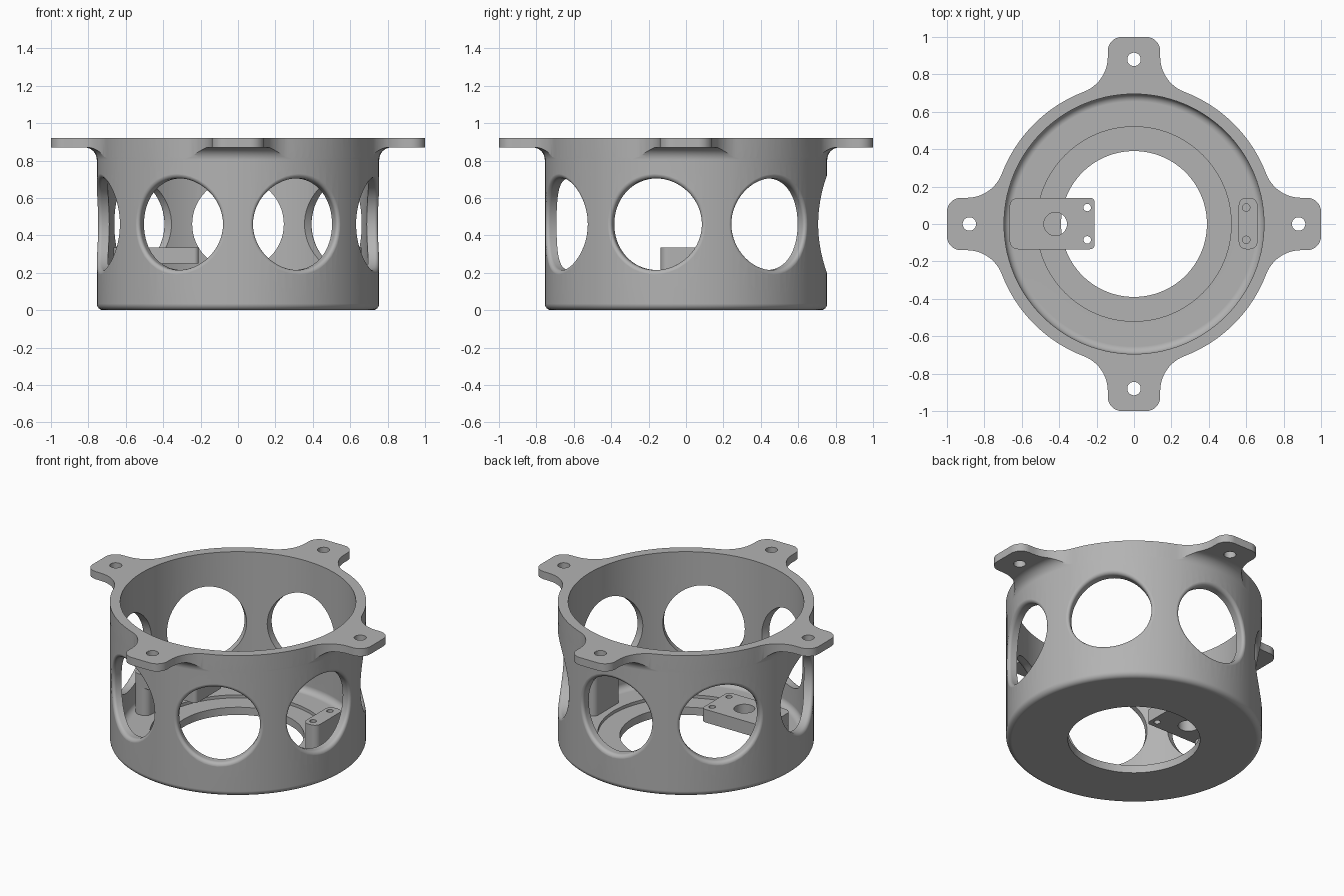
import bpy, bmesh, math
from math import sin, cos, pi, radians, sqrt, hypot, atan2

cube = bpy.data.objects.get("Cube")
if cube:
    bpy.data.objects.remove(cube, do_unlink=True)

GREY = 0.45
mat = bpy.data.materials.new("plain grey")
mat.use_nodes = True
mat.diffuse_color = (GREY, GREY, GREY, 1)
mat.node_tree.nodes["Principled BSDF"].inputs["Base Color"].default_value = (GREY, GREY, GREY, 1)

SEGS = 112
R_OUT, R_IN, TOP = 0.755, 0.695, 0.92
TAB_Z, TAB_W = 0.87, 0.14
FLOOR, RECESS = 0.07, 0.05


def finish(name, bm):
    bmesh.ops.recalc_face_normals(bm, faces=bm.faces)
    mesh = bpy.data.meshes.new(name)
    bm.to_mesh(mesh)
    bm.free()
    mesh.materials.append(mat)
    ob = bpy.data.objects.new(name, mesh)
    bpy.context.collection.objects.link(ob)
    return ob


def arc(cx, cy, r, a0, a1, n=8):
    return [(cx + r * cos(radians(a0 + (a1 - a0) * i / n)),
             cy + r * sin(radians(a0 + (a1 - a0) * i / n))) for i in range(n + 1)]


def skin(bm, rings, wrap=False):
    """Join equal closed rings of points with quads."""
    rows = [[bm.verts.new(p) for p in ring] for ring in rings]
    n = len(rows[0])
    for k in range(len(rows) if wrap else len(rows) - 1):
        a, b = rows[k], rows[(k + 1) % len(rows)]
        for i in range(n):
            j = (i + 1) % n
            bm.faces.new((a[i], a[j], b[j], b[i]))
    if not wrap:
        bm.faces.new(rows[0])
        bm.faces.new(rows[-1])


def prism(name, outline, z0, z1):
    bm = bmesh.new()
    skin(bm, [[(x, y, z) for x, y in outline] for z in (z0, z1)])
    return finish(name, bm)


def rounded_rect(x0, x1, y0, y1, r_left, r_right):
    return (arc(x1 - r_right, y1 - r_right, r_right, 0, 90)
            + arc(x0 + r_left, y1 - r_left, r_left, 90, 180)
            + arc(x0 + r_left, y0 + r_left, r_left, 180, 270)
            + arc(x1 - r_right, y0 + r_right, r_right, 270, 360))


def cut(ob, cutter):
    cutter.hide_render = True
    mod = ob.modifiers.new("cut", 'BOOLEAN')
    mod.operation = 'DIFFERENCE'
    mod.solver = 'EXACT'
    mod.object = cutter
    bpy.context.view_layer.objects.active = ob
    bpy.ops.object.modifier_apply(modifier=mod.name)
    bpy.data.objects.remove(cutter, do_unlink=True)


def drill(ob, x, y, r, z0, z1):
    cut(ob, prism("drill", arc(x, y, r, 0, 348.75, 31), z0, z1))


def smooth(ob):
    bpy.ops.object.select_all(action='DESELECT')
    ob.select_set(True)
    bpy.context.view_layer.objects.active = ob
    bpy.ops.object.shade_smooth_by_angle(angle=radians(30))
    mod = ob.modifiers.new("weighted normals", 'WEIGHTED_NORMAL')
    mod.keep_sharp = True


# Housing: lathed wall, floor with recess, and a wide coved flange
cove = 0.065
profile = ([(0.39, 0)]
           + arc(R_OUT - 0.035, 0.035, 0.035, -90, 0, 6)
           + arc(R_OUT + cove, TAB_Z - cove, cove, 180, 90, 8)
           + [(1.1, TAB_Z), (1.1, TOP), (R_IN, TOP)]
           + arc(R_IN - 0.04, FLOOR + 0.04, 0.04, 0, -90, 6)
           + [(0.52, FLOOR), (0.52, RECESS), (0.39, RECESS)])
bm = bmesh.new()
skin(bm, [[(r * cos(2 * pi * i / SEGS), r * sin(2 * pi * i / SEGS), z) for r, z in profile]
          for i in range(SEGS)], wrap=True)
housing = finish("housing", bm)

# Flange trimmed to four tabs that flow into the wall
f, rc, rim = 0.2, 0.075, R_OUT + 0.001
fx = sqrt((rim + f) ** 2 - (TAB_W + f) ** 2)
join = math.degrees(atan2(TAB_W + f, fx))
half = (arc(1 - rc, TAB_W - rc, rc, 0, 90)
        + arc(fx, TAB_W + f, f, 270, 180 + join, 12))
quarter = (half + arc(0, 0, rim, join, 90 - join, 16)[1:-1]
           + [(y, x) for x, y in reversed(half)])
outline = []
for k in range(4):
    c, s = (1, 0, -1, 0)[k], (0, 1, 0, -1)[k]
    outline += [(x * c - y * s, x * s + y * c) for x, y in quarter]
outer = [(x * 1.3 / hypot(x, y), y * 1.3 / hypot(x, y)) for x, y in outline]
low, high = TAB_Z - cove - 0.01, TOP + 0.1
bm = bmesh.new()
skin(bm, [[(x, y, z) for x, y in loop] for loop, z in
          ((outline, low), (outline, high), (outer, high), (outer, low))], wrap=True)
cut(housing, finish("flange_trim", bm))

# Seven round windows with a rounded outer lip
r, lip, zc, n = 0.245, 0.025, 0.46, 64
steps = [(r + lip * (1 - cos(a * pi / 12)), lip * (1 - sin(a * pi / 12))) for a in range(7)]
steps.append((r + lip + 0.004, -0.003))
bm = bmesh.new()
for k in range(7):
    ang = pi / 2 + 2 * pi * k / 7
    ca, sa = cos(ang), sin(ang)

    def ring(rad, depth=None, flat=None):
        pts = []
        for i in range(n):
            t = 2 * pi * i / n
            u = rad * cos(t)
            d = flat if flat else sqrt(R_OUT ** 2 - u * u) - depth
            pts.append((d * ca - u * sa, d * sa + u * ca, zc + rad * sin(t)))
        return pts

    skin(bm, [ring(r, flat=0.58)] + [ring(a, b) for a, b in steps]
         + [ring(r + lip + 0.004, flat=0.9)])
cut(housing, finish("window_cutters", bm))

# Tab screw holes
for x, y in ((1, 0), (0, 1), (-1, 0), (0, -1)):
    drill(housing, 0.88 * x, 0.88 * y, 0.036, 0.8, 1)
smooth(housing)

# Mounting plate on its post
plate = prism("mounting_plate", rounded_rect(-0.665, -0.21, -0.135, 0.14, 0.045, 0.025), 0.25, 0.335)
drill(plate, -0.42, 0, 0.062, 0.2, 0.4)
for y in (-0.085, 0.088):
    drill(plate, -0.25, y, 0.02, 0.2, 0.4)
smooth(plate)
post = prism("plate_post", rounded_rect(-0.664, -0.56, -0.134, 0.139, 0.044, 0.044), FLOOR - 0.01, 0.251)
smooth(post)

# Opposite support block with two blind holes
block = prism("support_block", rounded_rect(0.56, 0.66, -0.135, 0.14, 0.04, 0.04), FLOOR - 0.01, 0.335)
for y in (-0.085, 0.088):
    drill(block, 0.6, y, 0.02, 0.2, 0.4)
smooth(block)
